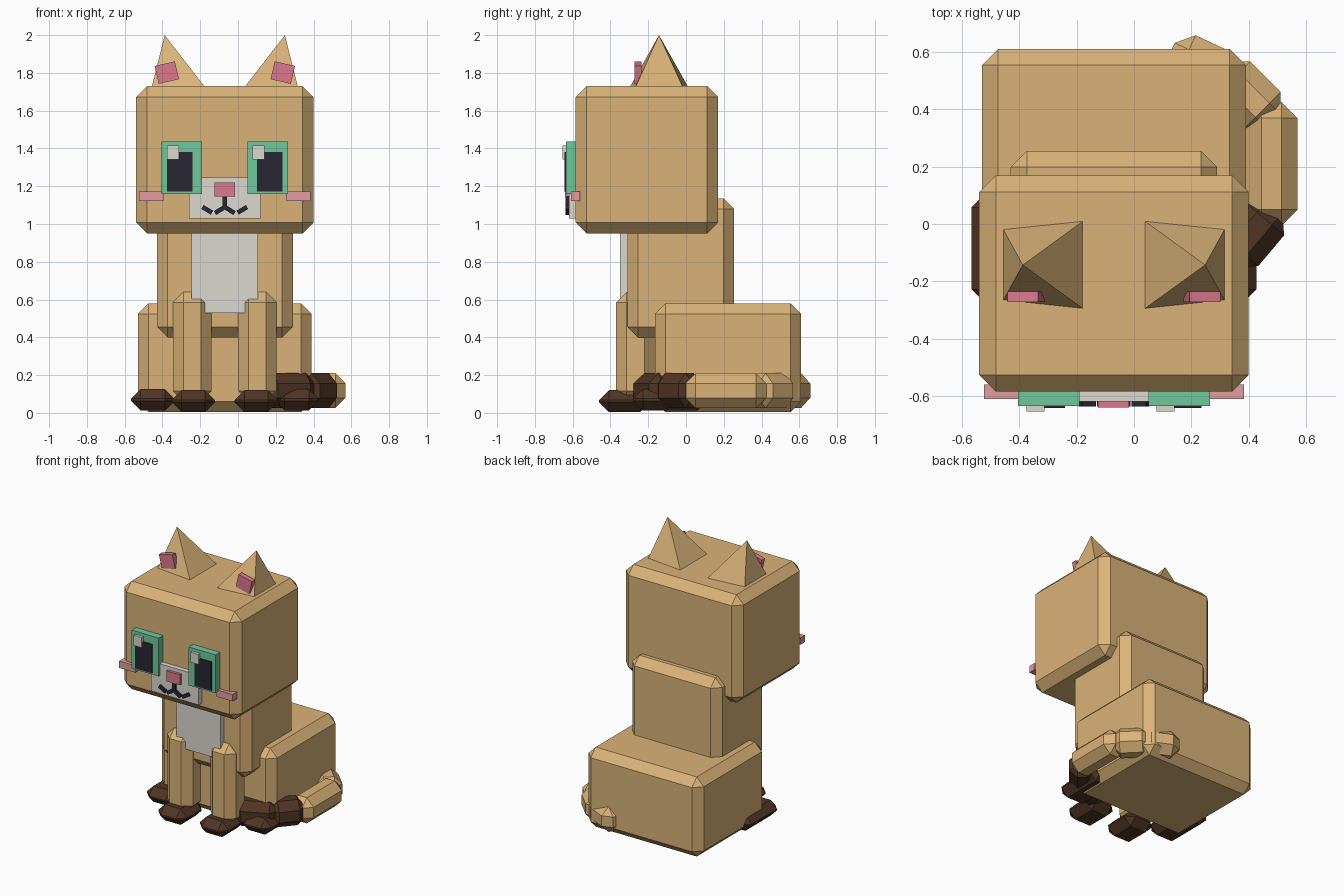
import bpy, bmesh, math
from mathutils import Matrix

if "Cube" in bpy.data.objects:
    bpy.data.objects.remove(bpy.data.objects["Cube"])

CX = -0.07  # mirror plane of the cat (the tail sits to one side)


def mat(name, r, g, b):
    m = bpy.data.materials.new(name)
    m.diffuse_color = (r, g, b, 1)
    m.use_nodes = True
    m.node_tree.nodes["Principled BSDF"].inputs["Base Color"].default_value = m.diffuse_color
    return m


TAN = mat("tan fur", 0.70, 0.45, 0.19)
WHITE = mat("off white fur", 0.72, 0.69, 0.63)
BROWN = mat("dark brown fur", 0.08, 0.036, 0.018)
GREEN = mat("eye green", 0.16, 0.58, 0.33)
BLACK = mat("near black", 0.022, 0.02, 0.034)
PINK = mat("nose pink", 0.71, 0.19, 0.27)
BLUSH = mat("blush pink", 0.76, 0.34, 0.34)


def finish(name, bm, material):
    bmesh.ops.recalc_face_normals(bm, faces=bm.faces)
    me = bpy.data.meshes.new(name)
    bm.to_mesh(me)
    bm.free()
    me.materials.append(material)
    ob = bpy.data.objects.new(name, me)
    bpy.context.collection.objects.link(ob)
    return ob


def box(name, x, y, z, material, chamfer=0.0, rot_y=0.0, rot_z=0.0):
    """Box from (min, max) ranges, optionally chamfered and turned about its centre."""
    bm = bmesh.new()
    bmesh.ops.create_cube(bm, size=1)
    bmesh.ops.scale(bm, verts=bm.verts, vec=[r[1] - r[0] for r in (x, y, z)])
    if chamfer:
        bmesh.ops.bevel(bm, geom=bm.edges[:], offset=chamfer, offset_type='OFFSET',
                        segments=1, affect='EDGES')
    turn = Matrix.Rotation(rot_z, 4, 'Z') @ Matrix.Rotation(rot_y, 4, 'Y')
    place = Matrix.Translation([(r[0] + r[1]) / 2 for r in (x, y, z)])
    bmesh.ops.transform(bm, matrix=place @ turn, verts=bm.verts)
    return finish(name, bm, material)


def pair(name, x, y, z, material, chamfer=0.0, rot_y=0.0):
    """The given left part plus its mirror image."""
    box(name + "_left", x, y, z, material, chamfer, rot_y)
    box(name + "_right", (2 * CX - x[1], 2 * CX - x[0]), y, z, material, chamfer, -rot_y)


# Head, torso and haunches
box("head", (-0.54, 0.40), (-0.585, 0.17), (0.95, 1.73), TAN, 0.058)
box("torso", (-0.43, 0.29), (-0.31, 0.255), (0.40, 1.135), TAN, 0.056)
box("haunches", (-0.53, 0.39), (-0.165, 0.61), (0.005, 0.58), TAN, 0.056)
box("chest_patch", (-0.245, 0.105), (-0.35, -0.30), (0.53, 1.0), WHITE)

# Legs and paws
pair("front_leg", (-0.345, -0.14), (-0.37, -0.165), (0.06, 0.64), TAN, 0.056)
pair("front_paw", (-0.35, -0.122), (-0.46, -0.19), (0.005, 0.12), BROWN, 0.052)
pair("hind_paw", (-0.567, -0.335), (-0.28, 0.11), (0.012, 0.127), BROWN, 0.052)

# Tail: chain of chamfered blocks curling from the back round the right side
tail = [  # centre x, centre y, length, angle, colour
    (0.245, 0.545, 0.26, -25, TAN),
    (0.395, 0.45, 0.26, -45, TAN),
    (0.48, 0.21, 0.43, -90, TAN),
    (0.41, -0.035, 0.25, -130, BROWN),
    (0.26, -0.155, 0.30, -155, BROWN),
]
for i, (tx, ty, length, angle, m) in enumerate(tail):
    box(f"tail_segment_{i + 1}", (tx - length / 2, tx + length / 2),
        (ty - 0.09, ty + 0.09), (0.025, 0.21), m, 0.055, rot_z=math.radians(angle))

# Ears: leaning four-sided spikes with a pink tab in front
for side, s in (("left", 1), ("right", -1)):
    bm = bmesh.new()
    base = [(-0.457, -0.267), (-0.175, -0.297), (-0.175, 0.012), (-0.457, -0.017)]
    pts = [bm.verts.new((CX + s * (px - CX), py, 1.725)) for px, py in base]
    tip = bm.verts.new((CX + s * (-0.388 - CX), -0.143, 2.0))
    bm.faces.new(pts)
    for i in range(4):
        bm.faces.new((pts[i], pts[(i + 1) % 4], tip))
    finish("ear_" + side, bm, TAN)
pair("inner_ear", (-0.432, -0.322), (-0.272, -0.235), (1.753, 1.85), PINK,
     rot_y=math.radians(-13))

# Eyes
pair("iris", (-0.405, -0.19), (-0.635, -0.57), (1.16, 1.437), GREEN)
pair("pupil", (-0.375, -0.24), (-0.642, -0.60), (1.172, 1.38), BLACK)
for side, hx in (("left", -0.375), ("right", 0.078)):
    box("eye_glint_" + side, (hx, hx + 0.063), (-0.655, -0.62), (1.342, 1.415), WHITE)

# Muzzle, nose and cheeks
box("muzzle", (-0.26, 0.12), (-0.62, -0.57), (1.03, 1.245), WHITE)
box("nose", (-0.125, -0.017), (-0.64, -0.60), (1.145, 1.22), PINK)
pair("cheek", (-0.523, -0.395), (-0.61, -0.56), (1.123, 1.173), BLUSH)


# Mouth strokes
def stroke(name, x0, z0, x1, z1):
    cx, cz = (x0 + x1) / 2, (z0 + z1) / 2
    h = math.hypot(x1 - x0, z1 - z0) / 2
    pair(name, (cx - h, cx + h), (-0.637, -0.60), (cz - 0.012, cz + 0.012), BLACK,
         rot_y=-math.atan2(z1 - z0, x1 - x0))


box("mouth_line", (-0.082, -0.058), (-0.637, -0.60), (1.08, 1.16), BLACK)
stroke("mouth_inner", -0.122, 1.058, -0.066, 1.092)
stroke("mouth_outer", -0.188, 1.09, -0.138, 1.06)
